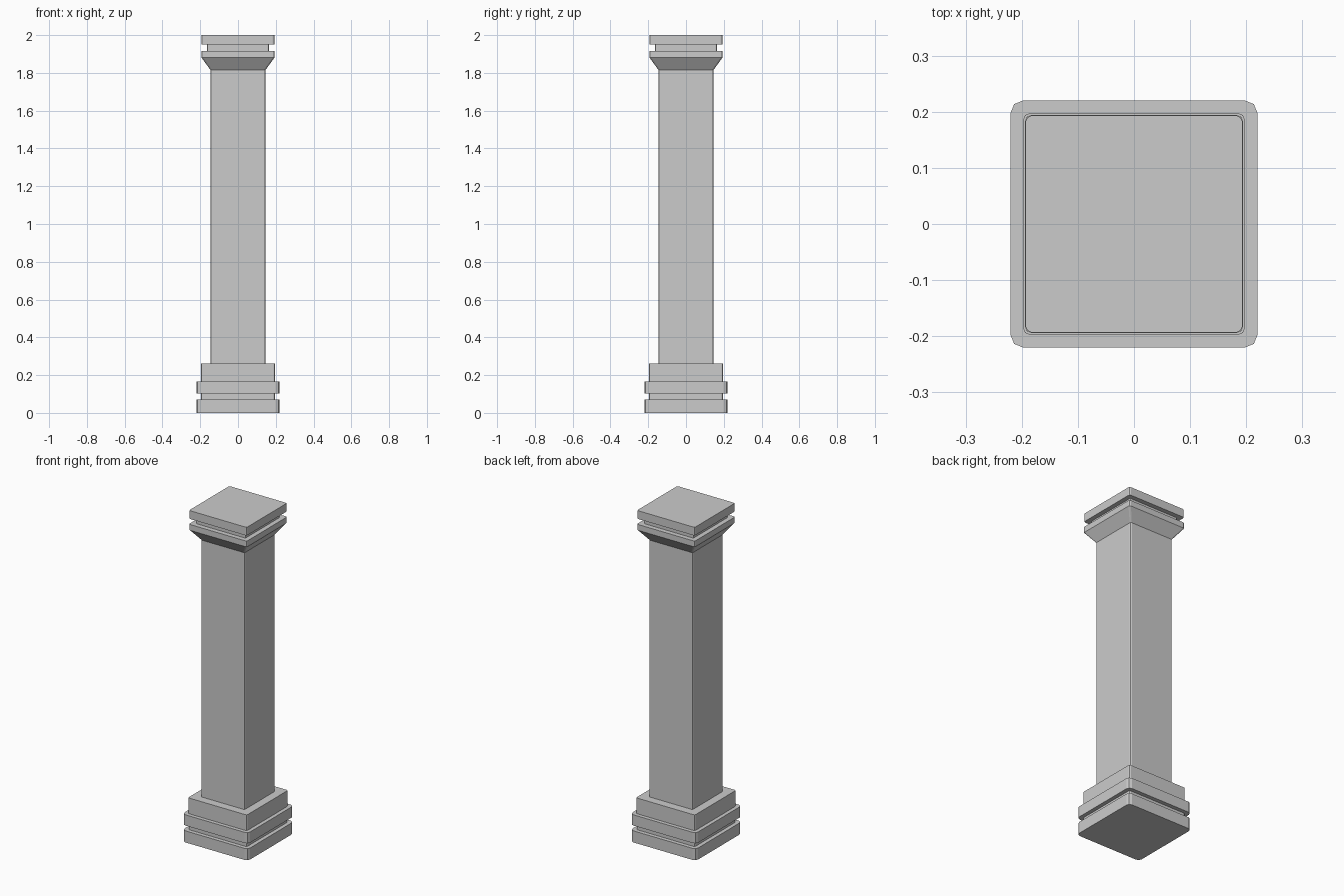
import bpy, bmesh, math

if "Cube" in bpy.data.objects:
    bpy.data.objects.remove(bpy.data.objects["Cube"])


def ring(half, corner, z):
    """Square outline with corners rounded in two facets."""
    pts = []
    c = half - corner
    for i, (sx, sy) in enumerate([(1, 1), (-1, 1), (-1, -1), (1, -1)]):
        for k in range(3):
            a = math.radians(90 * i + 45 * k)
            pts.append((sx * c + corner * math.cos(a),
                        sy * c + corner * math.sin(a), z))
    return pts


def stack(name, profile):
    """Loft a closed solid through (z, half width, corner radius) rings."""
    bm = bmesh.new()
    rings = [[bm.verts.new(p) for p in ring(h, c, z)] for z, h, c in profile]
    n = len(rings[0])
    for lo, hi in zip(rings, rings[1:]):
        for i in range(n):
            j = (i + 1) % n
            bm.faces.new((lo[i], lo[j], hi[j], hi[i]))
    bm.faces.new(rings[0][::-1])
    bm.faces.new(rings[-1])
    bmesh.ops.recalc_face_normals(bm, faces=bm.faces)
    mesh = bpy.data.meshes.new(name)
    bm.to_mesh(mesh)
    bm.free()
    obj = bpy.data.objects.new(name, mesh)
    bpy.context.collection.objects.link(obj)
    return obj


# Stepped base: foot slab, recessed groove, second slab, upper plinth
stack("base", [
    (0.0, 0.22, 0.022), (0.07, 0.22, 0.022),
    (0.07, 0.196, 0.01), (0.102, 0.196, 0.01),
    (0.102, 0.22, 0.022), (0.167, 0.22, 0.022),
    (0.167, 0.197, 0.01), (0.262, 0.197, 0.01),
])

# Square shaft with softened corners
stack("shaft", [(0.262, 0.146, 0.008), (1.816, 0.146, 0.008)])

# Capital: flare, lower slab, recessed groove, top slab
stack("capital", [
    (1.816, 0.146, 0.008), (1.882, 0.194, 0.01),
    (1.917, 0.194, 0.01),
    (1.917, 0.165, 0.008), (1.95, 0.165, 0.008),
    (1.95, 0.193, 0.01), (2.0, 0.193, 0.01),
])
